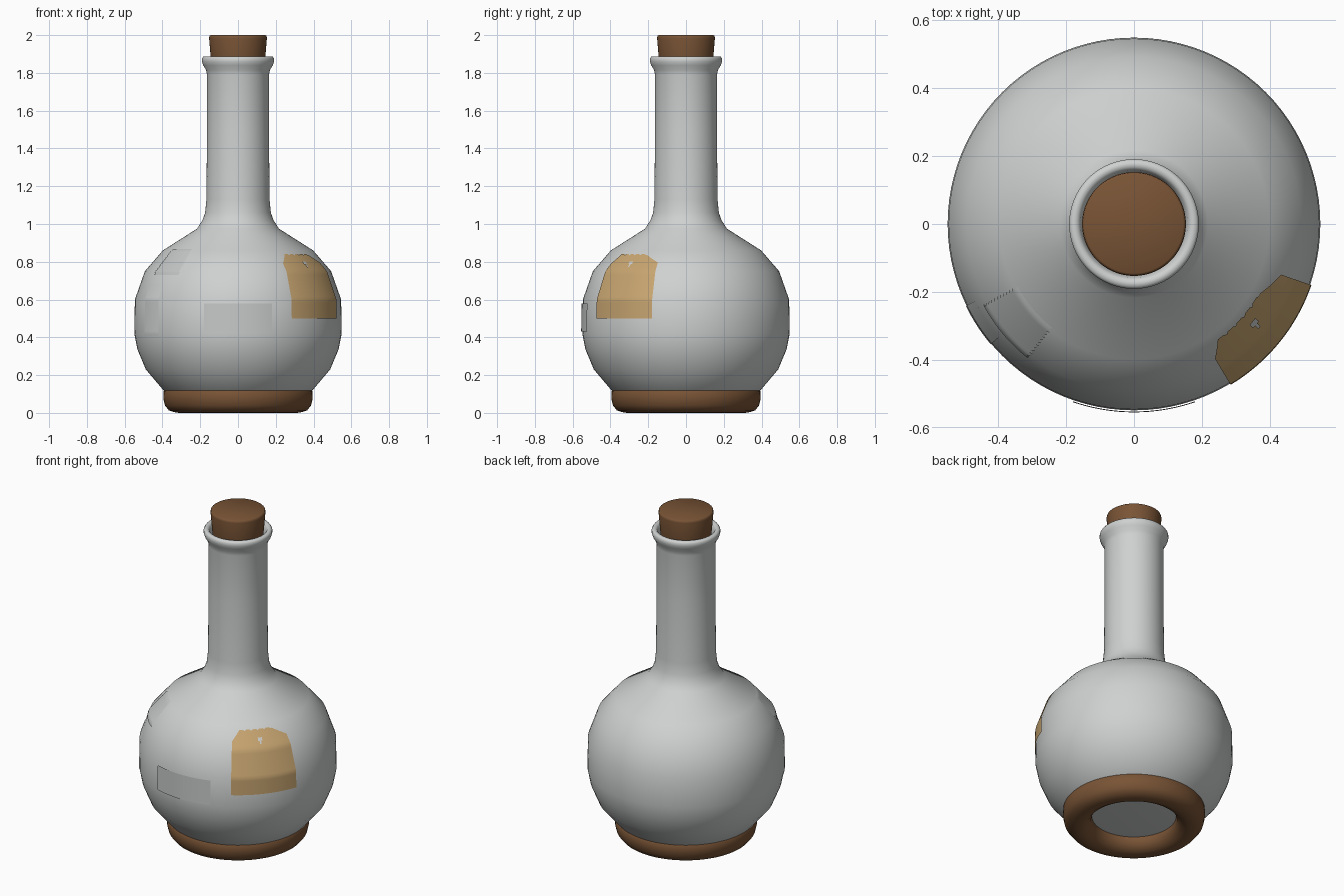
import bpy, bmesh, math

if "Cube" in bpy.data.objects:
    bpy.data.objects.remove(bpy.data.objects["Cube"])

def mat(name, rgb):
    m = bpy.data.materials.new(name)
    m.diffuse_color = (*rgb, 1)
    m.use_nodes = True
    m.node_tree.nodes["Principled BSDF"].inputs["Base Color"].default_value = m.diffuse_color
    return m

GLASS = mat("pale_glass", (0.62, 0.64, 0.635))
CORK = mat("brown_cork", (0.19, 0.088, 0.036))
PAPER = mat("tan_paper", (0.58, 0.38, 0.165))
TAPE = mat("grey_tape", (0.56, 0.58, 0.575))

def finish(name, bm, material, angle=60, normals=True):
    bmesh.ops.remove_doubles(bm, verts=bm.verts, dist=1e-5)
    if normals:
        bmesh.ops.recalc_face_normals(bm, faces=bm.faces)
    me = bpy.data.meshes.new(name)
    bm.to_mesh(me)
    bm.free()
    me.materials.append(material)
    ob = bpy.data.objects.new(name, me)
    bpy.context.collection.objects.link(ob)
    bpy.ops.object.select_all(action='DESELECT')
    ob.select_set(True)
    bpy.context.view_layer.objects.active = ob
    bpy.ops.object.shade_smooth_by_angle(angle=math.radians(angle))
    return ob

def lathe(name, profile, material, angle=60, closed=False, n=96):
    bm = bmesh.new()
    rings = [[bm.verts.new((r * math.cos(2 * math.pi * i / n), r * math.sin(2 * math.pi * i / n), z))
              for i in range(n)] for r, z in profile]
    pairs = list(zip(rings, rings[1:]))
    if closed:
        pairs.append((rings[-1], rings[0]))
    for a, b in pairs:
        for i in range(n):
            j = (i + 1) % n
            bm.faces.new((a[i], a[j], b[j], b[i]))
    if not closed:
        bm.faces.new(rings[0])
        bm.faces.new(rings[-1])
    return finish(name, bm, material, angle)

# Bottle: round belly, long neck, flared lip
BELLY = [(0.25, 0.075), (0.34, 0.085), (0.395, 0.12), (0.488, 0.23), (0.532, 0.335), (0.549, 0.42),
         (0.546, 0.60), (0.493, 0.75), (0.398, 0.86), (0.217, 0.975)]
NECK = [(0.188, 1.02), (0.174, 1.06), (0.167, 1.13), (0.164, 1.5), (0.164, 1.79), (0.169, 1.815),
        (0.184, 1.84), (0.191, 1.86), (0.191, 1.876), (0.184, 1.886), (0.168, 1.887),
        (0.158, 1.875), (0.15, 1.84), (0.148, 1.76)]
lathe("bottle", BELLY + NECK, GLASS)

# Ring base and cork
lathe("base_ring", [(0.388, 0.122), (0.394, 0.115), (0.395, 0.075), (0.387, 0.04), (0.366, 0.013),
                    (0.33, 0.002), (0.31, 0), (0.285, 0.004), (0.258, 0.02), (0.24, 0.045),
                    (0.234, 0.085), (0.26, 0.122)], CORK, closed=True)
lathe("cork", [(0.134, 1.77), (0.145, 1.887), (0.153, 1.985), (0.151, 1.996), (0.145, 2.0)], CORK, 50)

def belly_radius(z):
    for (r0, z0), (r1, z1) in zip(BELLY, BELLY[1:]):
        if z0 <= z <= z1:
            return r0 + (r1 - r0) * (z - z0) / (z1 - z0)

# Sticker that follows the belly; top(angle) trims it, hole(angle, z) cuts it, teeth serrate its ends
def sticker(name, a0, a1, z0, z1, material, off=0.004, top=None, hole=None, teeth=0, rows=24):
    bm = bmesh.new()
    cols = int(a1 - a0)
    grid = []
    for i in range(cols + 1):
        col = []
        for k in range(rows + 1):
            a = a0 + (a1 - a0) * i / cols
            z = z0 + (z1 - z0) * k / rows
            if top:
                z = min(z, top(a))
            if i in (0, cols) and k % 2:
                a += teeth if i == 0 else -teeth
            r, t = belly_radius(z) + off, math.radians(a)
            col.append((bm.verts.new((r * math.cos(t), r * math.sin(t), z)), a, z))
        grid.append(col)
    for i in range(cols):
        for k in range(rows):
            q = [grid[i][k], grid[i + 1][k], grid[i + 1][k + 1], grid[i][k + 1]]
            ca, cz = sum(v[1] for v in q) / 4, sum(v[2] for v in q) / 4
            if hole and hole(ca, cz):
                continue
            if q[3][2] - q[0][2] < 1e-5 and q[2][2] - q[1][2] < 1e-5:
                continue
            bm.faces.new([v[0] for v in q])
    bmesh.ops.dissolve_degenerate(bm, dist=1e-5, edges=bm.edges)
    loose = [v for v in bm.verts if not v.link_faces]
    bmesh.ops.delete(bm, geom=loose, context='VERTS')
    return finish(name, bm, material, normals=False)

def torn_top(a):
    if a < -54:
        return 0.79 + 0.01 * (a + 59)
    if a > -30:
        return 0.84 - 0.004 * (a + 30)
    return 0.84 - (0.006 if int(a) % 5 == 0 else 0)

# Torn tan label, front label, tape strip and side note
sticker("tan_label", -59, -19, 0.50, 0.845, PAPER, 0.005, torn_top,
        lambda a, z: abs(a + 39.5) < 2.3 * (z - 0.765) / 0.04 and 0.77 < z < 0.803)
sticker("front_label", -109, -71, 0.43, 0.58, TAPE, 0.006, rows=12)
sticker("tape_strip", 208, 232, 0.73, 0.868, TAPE, 0.004, teeth=1.2)
sticker("side_note", 206, 220, 0.41, 0.68, GLASS, 0.002)
